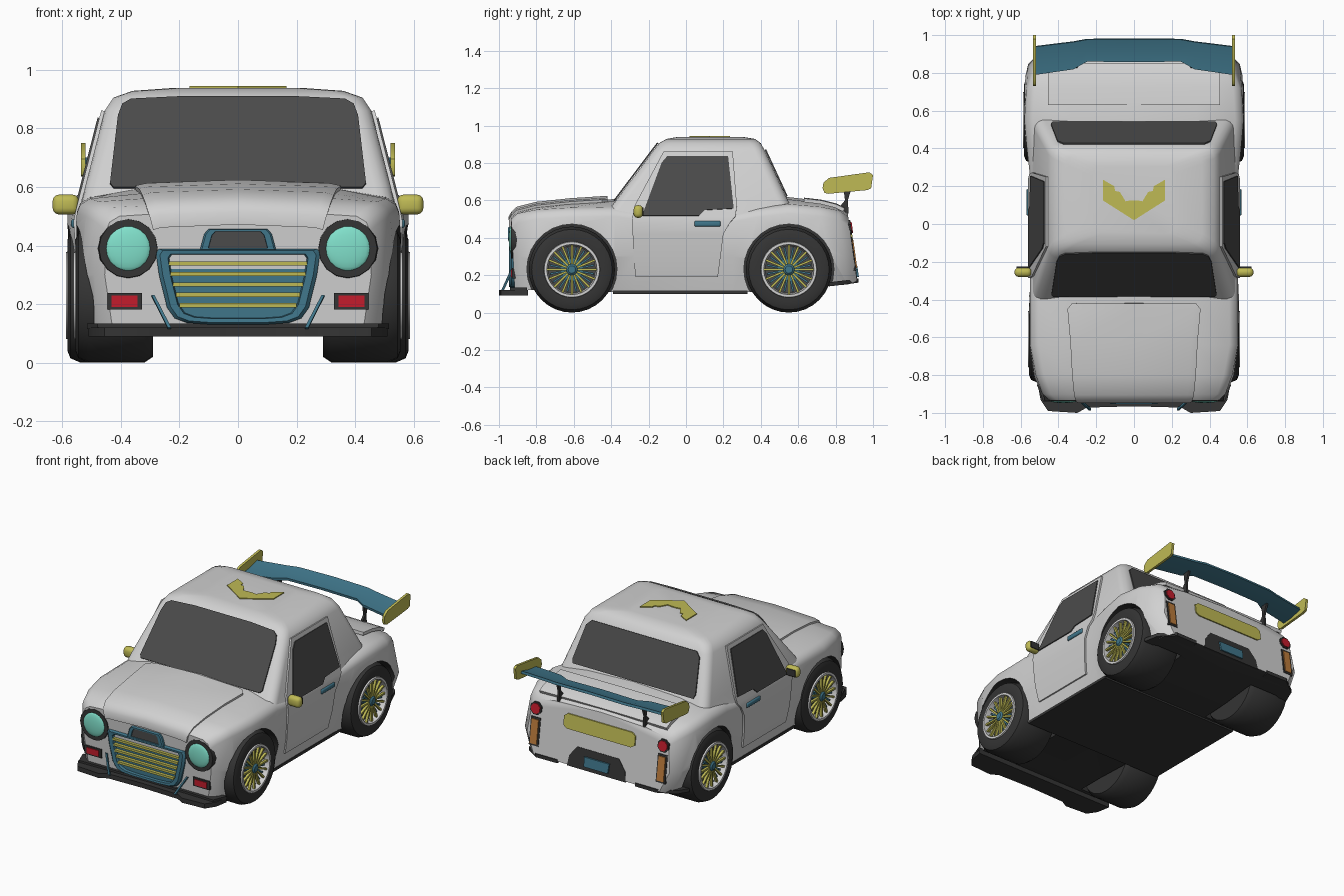
import bpy, bmesh, math
from mathutils import Matrix, Vector

if "Cube" in bpy.data.objects:
    bpy.data.objects.remove(bpy.data.objects["Cube"])

def mat(name, r, g, b):
    m = bpy.data.materials.new(name)
    m.diffuse_color = (r, g, b, 1)
    m.use_nodes = True
    m.node_tree.nodes["Principled BSDF"].inputs["Base Color"].default_value = m.diffuse_color
    return m

WHITE = mat("body_white", .64, .64, .64)
DARK = mat("rubber_dark", .035, .035, .035)
GLASS = mat("window_grey", .07, .07, .07)
YELLOW = mat("trim_yellow", .52, .49, .09)
TEAL = mat("trim_teal", .05, .18, .255)
MINT = mat("lamp_mint", .22, .75, .6)
RED = mat("lamp_red", .55, .012, .025)
ORANGE = mat("lamp_orange", .5, .2, .045)

def finish(name, bm, mats, mirror=False, smooth=35, mods=()):
    """Turn a bmesh into an object, apply modifiers, smooth by angle, mirror in x."""
    bmesh.ops.recalc_face_normals(bm, faces=bm.faces)
    me = bpy.data.meshes.new(name)
    bm.to_mesh(me)
    bm.free()
    o = bpy.data.objects.new(name, me)
    bpy.context.collection.objects.link(o)
    for m in (mats if isinstance(mats, (list, tuple)) else [mats]):
        me.materials.append(m)
    bpy.ops.object.select_all(action='DESELECT')
    o.select_set(True)
    bpy.context.view_layer.objects.active = o
    for kind, props in mods:
        md = o.modifiers.new(kind.lower(), kind)
        for k, v in props.items():
            setattr(md, k, v)
        bpy.ops.object.modifier_apply(modifier=md.name)
    bpy.ops.object.shade_smooth_by_angle(angle=math.radians(smooth))
    if mirror:
        o.modifiers.new("mirror", 'MIRROR').use_mirror_merge = False
    return o

def lerp(table, t, col=1):
    """Piecewise linear lookup in a table sorted by its first column."""
    for a, b in zip(table, table[1:]):
        if t <= b[0]:
            f = max(0, (t - a[0]) / (b[0] - a[0]))
            return a[col] + (b[col] - a[col]) * f
    return table[-1][col]

def bridge(bm, rings, closed=True, caps=True):
    vs = [[bm.verts.new(p) for p in r] for r in rings]
    n = len(vs[0])
    for a, b in zip(vs, vs[1:]):
        for i in range(n if closed else n - 1):
            j = (i + 1) % n
            bm.faces.new((a[i], a[j], b[j], b[i]))
    if caps:
        bm.faces.new(vs[0])
        bm.faces.new(vs[-1])

def plate(name, pts, off, m, mirror=False):
    """Polygon extruded by a vector."""
    bm = bmesh.new()
    bridge(bm, [pts, [Vector(p) + Vector(off) for p in pts]])
    return finish(name, bm, m, mirror)

def skin(name, rows, thick, m, mirror=False):
    """Open grid of points given thickness."""
    bm = bmesh.new()
    bridge(bm, rows, False, False)
    return finish(name, bm, m, mirror, 35, [('SOLIDIFY', dict(thickness=thick, offset=0))])

def boxes(name, items, m, mirror=False, bevel=0):
    bm = bmesh.new()
    for loc, size, rot in items:
        bmesh.ops.create_cube(bm, size=1, matrix=rot @ Matrix.Translation(loc) @ Matrix.Diagonal((*size, 1)))
    mods = [('BEVEL', dict(width=bevel, segments=3))] if bevel else []
    return finish(name, bm, m, mirror, 40, mods)

def lathe(name, prof, y, z, m, n=32, caps=False):
    """Profile of (radius, x) turned around the wheel axle."""
    bm = bmesh.new()
    rings = [[(x, y + r * math.cos(2 * math.pi * i / n), z + r * math.sin(2 * math.pi * i / n))
              for i in range(n)] for r, x in prof]
    bridge(bm, rings, True, caps)
    return finish(name, bm, m, True)

def both(half):
    """Right half outline (x first) completed with its mirror image."""
    return half + [(-p[0], *p[1:]) for p in reversed(half) if p[0] > 0]

def oval(cx, cz, r, n):
    return [(cx + r * math.cos(2 * math.pi * (i + .5) / n), cz + r * math.sin(2 * math.pi * (i + .5) / n)) for i in range(n)]

I = Matrix.Identity(4)
WHEELS = (("front", -.61, .555), ("rear", .55, .582))
SIDE = [(.11, .50), (.30, .535), (.48, .55), (.515, .543), (.86, .455), (.92, .42)]

# Lower body: y, bottom z, bottom width, mid width, shoulder width, shoulder z, top z
ST = [(-.935, .13, .43, .455, .45, .50, .505), (-.90, .12, .47, .49, .485, .53, .535),
      (-.80, .12, .50, .535, .52, .55, .56), (-.64, .12, .50, .567, .55, .56, .578),
      (-.38, .11, .50, .555, .55, .565, .595), (-.28, .11, .50, .54, .55, .55, .60),
      (0, .11, .50, .535, .55, .53, .60), (.25, .11, .50, .535, .55, .535, .60),
      (.38, .11, .505, .56, .565, .56, .60), (.55, .12, .52, .592, .58, .58, .605),
      (.72, .14, .52, .59, .57, .565, .585), (.82, .15, .50, .56, .535, .545, .56),
      (.865, .17, .45, .51, .49, .51, .53)]

def rear_y(z):
    return .863 + .05 * (.53 - z) / .36

def front_y(z):
    return -.935 + .05 * max(0, .5 - z)

cut = bmesh.new()
for _, wy, _ in WHEELS:
    for s in (1, -1):
        bmesh.ops.create_cone(cut, cap_ends=True, segments=28, radius1=.241, radius2=.241, depth=.45,
                              matrix=Matrix.Translation((s * .5, wy, .232)) @ Matrix.Rotation(math.pi / 2, 4, 'Y'))
for f in cut.faces:
    f.material_index = 1
cutter = finish("arch_cutter", cut, [WHITE, DARK])
cutter.hide_render = True

bm = bmesh.new()
rings = []
for y, zb, wb, wm, ws, zs, zt in ST:
    half = [(0, zb), (wb, zb), (wm, .30), (ws, zs - .05), (ws - .012, zs - .02), (ws - .045, zs), (.33, zt), (0, zt + .012)]
    k = .05 * min(1, max(0, (y - .72) / .12))
    ring = half + [(-x, z) for x, z in reversed(half[1:-1])]
    nose = .05 if y < -.89 else 0
    rings.append([(x, y + k * (.53 - z) / .36 + nose * (.5 - z), z) for x, z in ring])
bridge(bm, rings)
bm.normal_update()
for f in bm.faces:
    if max(v.co.z for v in f.verts) < .2:
        f.material_index = 1
finish("body", bm, [WHITE, DARK], False, 38, [('BOOLEAN', dict(object=cutter, operation='DIFFERENCE', solver='EXACT'))])
bpy.data.objects.remove(cutter)

# Cabin: stacked rounded rectangles (z, front y, rear y, half width)
bm = bmesh.new()
rings = []
for z, yf, yr, w in [(.50, -.45, .60, .543), (.60, -.375, .545, .522), (.86, -.179, .425, .455),
                     (.905, -.145, .40, .425), (.928, -.105, .37, .36), (.938, -.05, .31, .22)]:
    r, ring = .055, []
    for cx, cy, a0 in ((w - r, yr - r, 0), (r - w, yr - r, 90), (r - w, yf + r, 180), (w - r, yf + r, 270)):
        for i in range(5):
            a = math.radians(a0 + 22.5 * i)
            ring.append((cx + r * math.cos(a), cy + r * math.sin(a), z))
    rings.append(ring)
bridge(bm, rings)
finish("cabin", bm, WHITE, False, 40)

# Windows
plate("windshield", [(x, -.378 + .754 * (z - .6), z) for x, z in
      both([(.425, .595), (.437, .61), (.41, .84), (.395, .88), (.365, .897), (.2, .905)])], (0, -.006, .005), GLASS)
plate("rear_window", [(x, .546 - .4615 * (z - .6), z) for x, z in
      both([(.43, .62), (.44, .645), (.405, .84), (.375, .87)])], (0, .007, .003), GLASS)
plate("side_window", [(lerp(SIDE, z) + .010, y, z) for y, z in
      [(-.235, .517), (.07, .517), (.10, .547), (.255, .555), (.225, .835), (-.10, .835), (-.13, .80)]],
      (.008, 0, .002), GLASS, True)

# Doors, handles and wing mirrors
skin("door", [[(lerp(SIDE, z) + .006, y, z) for y in (a, b)] for z, a, b in
     [(.19, -.27, .17), (.30, -.28, .185), (.42, -.285, .20), (.48, -.285, .235), (.515, -.285, .265),
      (.57, -.275, .272), (.86, -.12, .25)]], .012, WHITE, True)
boxes("door_handle", [((.559, .115, .475), (.022, .14, .03), I)], TEAL, True, .009)
boxes("wing_mirror", [((.588, -.255, .54), (.09, .05, .068), I)], YELLOW, True, .022)
boxes("mirror_glass", [((.592, -.229, .54), (.06, .006, .042), I)], DARK, True)

# Hood (wrapping down the nose) and trunk panels
hood = [(y, lerp(ST, y, 6), w) for y, w in [(-.90, .315), (-.80, .325), (-.62, .335), (-.45, .35), (-.42, .325)]]
skin("hood_panel", [[(s * w, y, z + h) for s, h in ((-1, .004), (-.9, .012), (0, .022), (.9, .012), (1, .004))]
                    for y, z, w in [(-.936, .45, .29), (-.938, .49, .30), (-.925, .512, .308)] + hood], .02, WHITE)
skin("trunk_panel", [[(x, y, lerp(ST, y, 6) + .009 - .02 * x * x) for x in (-.455, -.2, 0, .2, .455)]
                     for y in (.63, .72, .80, .845)], .02, WHITE)

# Grille with slats, intake and splitter stays
outline = both([(.10, .135), (.17, .14), (.21, .155), (.235, .19), (.262, .30), (.272, .37), (.262, .385)])
plate("grille_back", [(x, -.90, z) for x, z in outline], (0, -.026, 0), TEAL)
bm = bmesh.new()
loop = lambda s, y: [(x * s, y, .265 + (z - .265) * s) for x, z in outline]
bridge(bm, [loop(1.03, -.90), loop(1.03, -.934), loop(.98, -.946), loop(.88, -.944), loop(.86, -.924)], True, False)
finish("grille_frame", bm, TEAL)
boxes("grille_slats", [((0, -.936, z), (2 * w, .02, .014), I) for z, w in
      [(.338, .235), (.303, .23), (.267, .222), (.232, .212), (.196, .20)]], YELLOW)
intake = both([(.13, .385), (.115, .44), (.10, .457)])
bm = bmesh.new()
loop = lambda s, y: [(x * s, y, .417 + (z - .417) * s) for x, z in intake]
bridge(bm, [loop(1, -.91), loop(1, -.945), loop(.95, -.952), loop(.78, -.952), loop(.76, -.938)], True, False)
finish("intake_frame", bm, TEAL)
plate("intake_hole", [(x * .8, -.93, .417 + (z - .417) * .8) for x, z in intake], (0, -.016, 0), GLASS)
plate("splitter_stay", [(.285, -.925, .225), (.295, -.925, .225), (.24, -.975, .115), (.228, -.975, .115)], (0, -.012, .006), TEAL, True)
plate("front_splitter", [(*p, .09) for p in both([(0, -.965), (.25, -.972), (.30, -1), (.455, -.99), (.495, -.93),
      (.51, -.845), (.42, -.845)])], (0, 0, .03), DARK)
plate("splitter_lip", [(*p, .115) for p in both([(0, -.93), (.48, -.94), (.515, -.85)])], (0, 0, .018), DARK)

# Headlights and front red lamps
bm = bmesh.new()
turn = Matrix.Rotation(math.pi / 2, 4, 'X')
bmesh.ops.create_cone(bm, cap_ends=True, segments=16, radius1=.112, radius2=.10, depth=.09,
                      matrix=Matrix.Translation((.375, -.891, .39)) @ turn)
finish("headlight_ring", bm, DARK, True)
bm = bmesh.new()
bmesh.ops.create_uvsphere(bm, u_segments=20, v_segments=10, radius=1,
                          matrix=Matrix.Translation((.375, -.932, .39)) @ Matrix.Diagonal((.078, .016, .078, 1)))
finish("headlight_lens", bm, MINT, True, 60)
boxes("front_lamp_frame", [((.387, -.91, .21), (.118, .04, .056), I)], DARK, True)
boxes("front_lamp", [((.387, -.928, .21), (.088, .014, .038), I)], RED, True)

# Rear lamps, panel, plate and skirt
def on_rear(name, xz, t, m, mirror=False):
    plate(name, [(x, rear_y(z) - .01, z) for x, z in xz], (0, .01 + t, 0), m, mirror)

on_rear("tail_lamp_ring", oval(.455, .455, .042, 8), .010, DARK, True)
on_rear("tail_lamp", oval(.455, .455, .033, 8), .016, RED, True)
on_rear("indicator_frame", [(.42, .225), (.488, .225), (.488, .40), (.42, .40)], .006, DARK, True)
on_rear("indicator", [(.43, .237), (.478, .237), (.478, .388), (.43, .388)], .012, ORANGE, True)
on_rear("rear_bar", both([(.23, .388), (.255, .405), (.255, .462), (.23, .48)]), .010, YELLOW)
on_rear("rear_recess", both([(.21, .165), (.20, .23), (.15, .295)]), .004, DARK)
on_rear("rear_plate", both([(.085, .19), (.09, .25)]), .014, TEAL)
plate("rear_skirt", [(.28, .84, .15), (.28, .92, .16), (.43, .922, .16), (.53, .85, .15), (.56, .765, .14), (.50, .765, .14)],
      (0, 0, .022), DARK, True)
boxes("underbody", [((0, -.03, .108), (1.01, .72, .018), I)], DARK)

# Rear wing
skin("wing", [[(x, y0 + (y1 - y0) * t, z + h) for t, h in ((0, -.008), (.5, 0), (1, .02))] for x, y0, y1, z in
     [(s * x, a, b, z) for s, x, a, b, z in [(-1, .525, .79, .94, .672), (-1, .32, .82, .965, .682), (-1, .25, .86, .978, .686),
      (1, 0, .86, .98, .69), (1, .25, .86, .978, .686), (1, .32, .82, .965, .682), (1, .525, .79, .94, .672)]]], .016, TEAL)
plate("wing_endplate", [(.52, y, z) for y, z in [(.73, .665), (.735, .695), (.765, .72), (.98, .75), (1, .735), (.99, .665),
      (.97, .655), (.76, .635), (.74, .64)]], (.016, 0, 0), YELLOW, True)
plate("wing_strut", [(.30, y, z) for y, z in [(.80, .54), (.87, .53), (.865, .60), (.89, .68), (.84, .68), (.85, .60)]], (.014, 0, 0), DARK, True)

# Roof chevron plate
plate("roof_chevron", [(x, y, .934) for x, y in both([(0, .02), (.165, .125), (.165, .235), (.105, .20), (.10, .175),
      (.075, .17), (.045, .12), (.02, .125)])], (0, 0, .0099), YELLOW)

# Wheels
for end, wy, xo in WHEELS:
    wz, xi = .23, .29
    lathe(end + "_tyre", [(.146, xo - .06), (.146, xo - .004), (.19, xo), (.215, xo - .01), (.23, xo - .045), (.23, xi + .03), (.21, xi), (.05, xi)],
          wy, wz, DARK)
    lathe(end + "_rim", [(.150, xo - .004), (.148, xo + .006), (.134, xo + .006), (.126, xo - .058)], wy, wz, WHITE)
    lathe(end + "_rim_back", [(.14, xo - .07), (.14, xo - .055)], wy, wz, GLASS, 32, True)
    lathe(end + "_hub", [(.034, xo - .06), (.03, xo - .004), (.02, xo + .004)], wy, wz, TEAL, 16, True)
    place = Matrix.Translation((xo - .014, wy, wz))
    ring = lambda n, shift: [place @ Matrix.Rotation(2 * math.pi * (i + shift) / n, 4, 'X') for i in range(n)]
    boxes(end + "_spokes", [((0, 0, .08), (.016, .011, .108), r) for r in ring(16, 0)], YELLOW, True)
    boxes(end + "_inner_spokes", [((-.012, 0, .07), (.012, .010, .10), r) for r in ring(16, .5)], TEAL, True)
